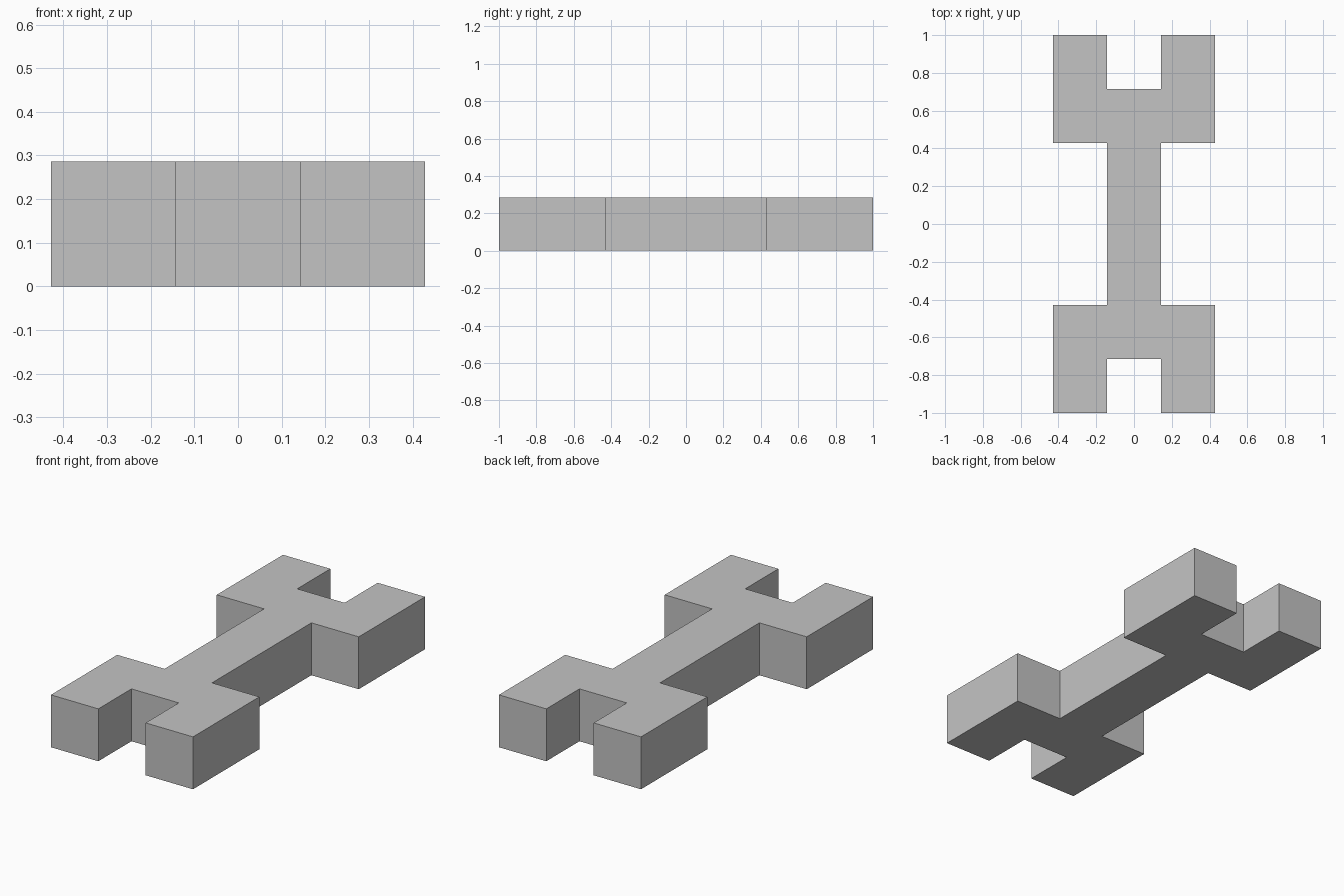
import bpy
import bmesh

if "Cube" in bpy.data.objects:
    bpy.data.objects.remove(bpy.data.objects["Cube"])

U = 1 / 7  # layout module: the model is 14 x 6 x 2 modules

grey = bpy.data.materials.new("light grey")
grey.diffuse_color = (0.55, 0.55, 0.55, 1.0)
grey.use_nodes = True
grey.node_tree.nodes["Principled BSDF"].inputs["Base Color"].default_value = grey.diffuse_color

# Half outline on the +x side, front to back; mirrored to close the profile
front_right = [(1, -5), (1, -7), (3, -7), (3, -3), (1, -3)]
right = front_right + [(x, -y) for x, y in reversed(front_right)]
outline = right + [(-x, y) for x, y in reversed(right)]

# Double-forked bar: flat profile extruded upward
bm = bmesh.new()
base = bm.faces.new([bm.verts.new((x * U, y * U, 0)) for x, y in outline])
top = bmesh.ops.extrude_face_region(bm, geom=[base], use_keep_orig=True)
bmesh.ops.translate(bm, vec=(0, 0, 2 * U),
                    verts=[v for v in top["geom"] if isinstance(v, bmesh.types.BMVert)])
bmesh.ops.recalc_face_normals(bm, faces=bm.faces)

mesh = bpy.data.meshes.new("double_forked_bar")
bm.to_mesh(mesh)
bm.free()
mesh.materials.append(grey)
bar = bpy.data.objects.new("double_forked_bar", mesh)
bpy.context.collection.objects.link(bar)
